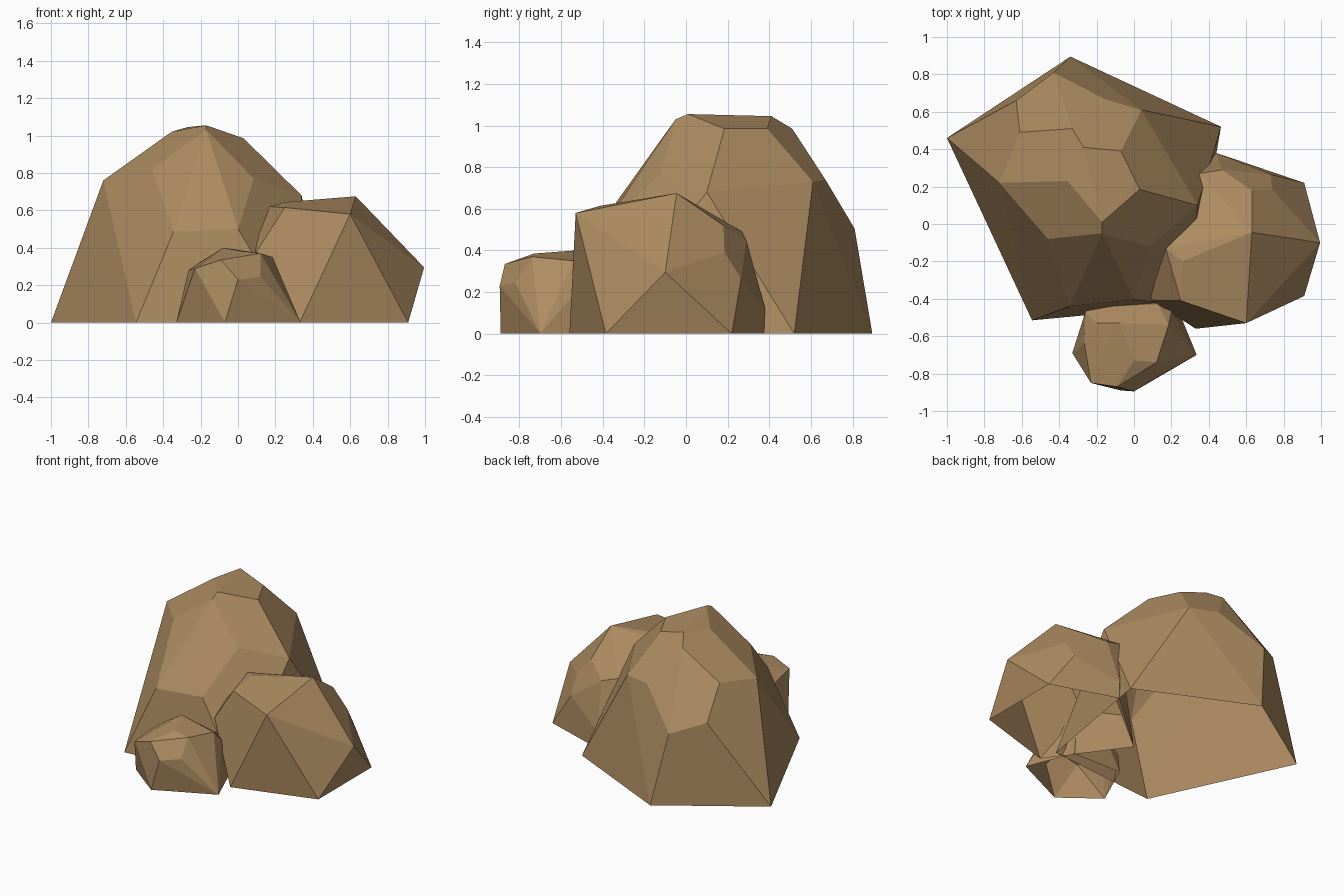
import bpy, bmesh, math

stone = bpy.data.materials.new("brown stone")
stone.diffuse_color = (0.42, 0.262, 0.12, 1)


def boulder(name, corners):
    """Faceted rock, open underneath: convex hull around a few corner points."""
    bm = bmesh.new()
    for c in corners:
        bm.verts.new(c)
    hull = bmesh.ops.convex_hull(bm, input=bm.verts[:])
    loose = {v for v in hull["geom_interior"] + hull["geom_unused"]
             if isinstance(v, bmesh.types.BMVert)}
    bmesh.ops.delete(bm, geom=list(loose), context='VERTS')
    bmesh.ops.recalc_face_normals(bm, faces=bm.faces[:])
    # remove the underside
    under = [f for f in bm.faces if all(v.co.z < 0.001 for v in f.verts)]
    bmesh.ops.delete(bm, geom=under, context='FACES')
    # merge nearly flat triangles into larger facets
    bmesh.ops.dissolve_limit(bm, angle_limit=math.radians(8),
                             verts=bm.verts[:], edges=bm.edges[:])
    mesh = bpy.data.meshes.new(name)
    bm.to_mesh(mesh)
    bm.free()
    mesh.materials.append(stone)
    obj = bpy.data.objects.new(name, mesh)
    bpy.context.collection.objects.link(obj)
    return obj


# tall boulder at the back left: base, shoulder, crown
boulder("large_boulder", [
    (-1.0, .46, 0), (-.545, -.515, 0), (.30, -.435, 0), (.465, .52, 0), (-.34, .895, 0),
    (-.345, -.44, .485), (0, -.405, .50), (.34, .10, .68), (.04, .61, .73),
    (-.16, .67, .74), (-.43, .81, .505), (-.63, .66, .58), (-.61, .49, .80),
    (-.72, .22, .76), (-.46, -.08, .82), (.085, -.12, .77), (-.33, .51, .985),
    (-.17, -.05, 1.03), (-.17, .01, 1.055), (-.355, .23, 1.02),
    (-.27, .41, 1.045), (-.07, .39, .985), (.03, .185, .985),
])

# middle boulder on the right
boulder("medium_boulder", [
    (.33, -.56, 0), (.91, -.385, 0), (.91, .22, 0), (.44, .38, .12), (.44, .375, 0),
    (-.04, -.05, 0), (-.05, -.18, .30),
    (.995, -.10, .295), (.73, .265, .265), (.45, .34, .27), (.74, .185, .39),
    (.10, -.41, .38), (.60, -.53, .58), (.25, -.41, .615), (.26, -.20, .645),
    (.17, -.13, .62), (.63, -.045, .675), (.63, .18, .52), (.47, .29, .45), (.35, .27, .49),
])

# small boulder at the front
boulder("small_boulder", [
    (-.07, -.89, 0), (.335, -.70, 0), (-.33, -.69, 0), (.20, -.37, 0), (-.18, -.36, 0),
    (0, -.895, .23), (.12, -.82, .245), (-.09, -.87, .335), (-.23, -.85, .29),
    (0, -.73, .385), (.12, -.74, .37), (.185, -.54, .35), (.20, -.47, .27),
    (-.265, -.64, .28), (-.26, -.47, .22), (-.20, -.53, .325), (-.08, -.53, .40),
    (-.11, -.44, .30), (.13, -.43, .29),
])
